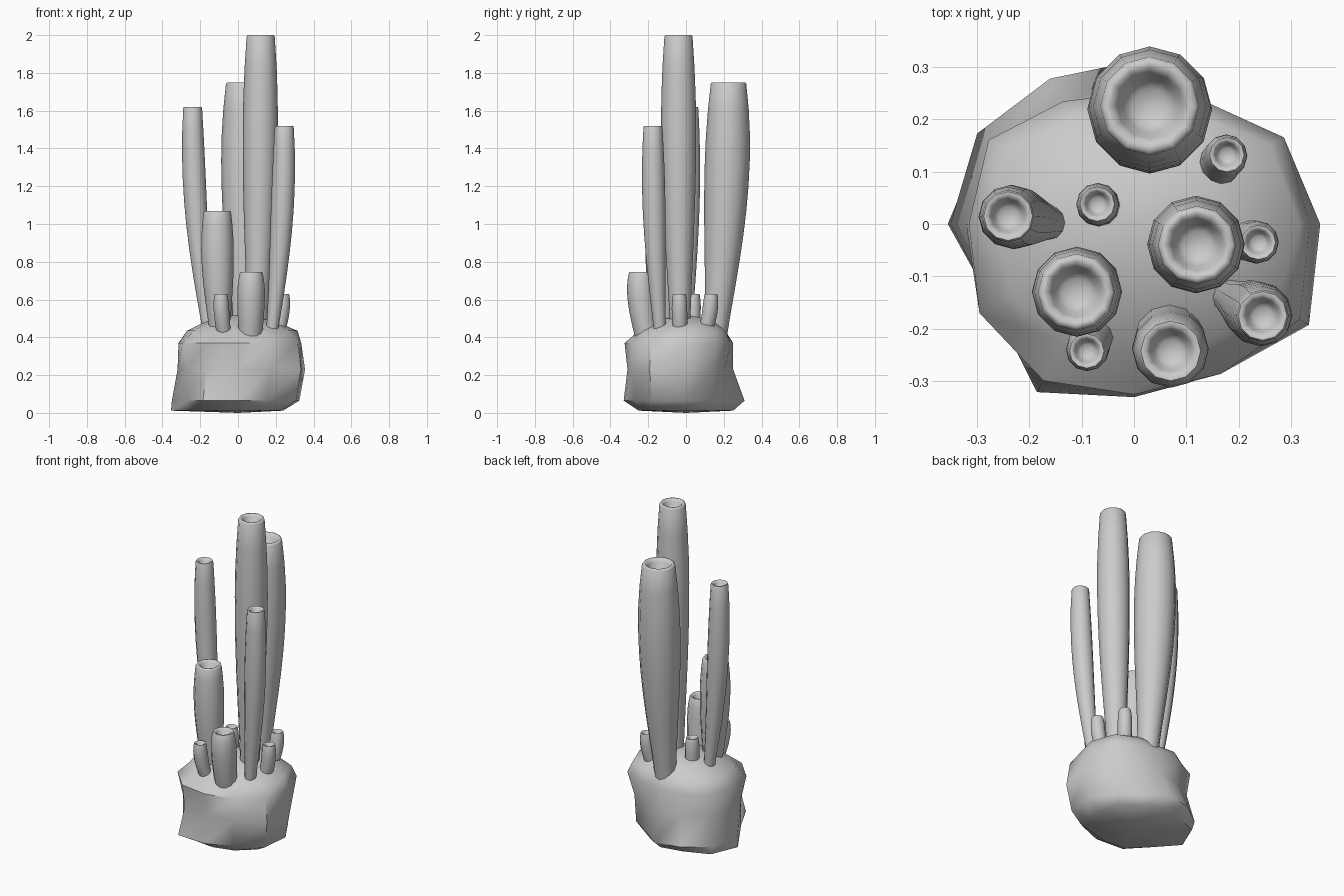
import bpy, bmesh, math
from mathutils import Vector

if "Cube" in bpy.data.objects:
    bpy.data.objects.remove(bpy.data.objects["Cube"])


def loft(name, rings, angle):
    """Skin a list of rings; single-point rings close the ends with fans."""
    bm = bmesh.new()
    rows = [[bm.verts.new(p) for p in ring] for ring in rings]
    for a, b in zip(rows, rows[1:]):
        n = max(len(a), len(b))
        for i in range(n):
            j = (i + 1) % n
            if len(a) == 1:
                bm.faces.new((a[0], b[j], b[i]))
            elif len(b) == 1:
                bm.faces.new((a[i], a[j], b[0]))
            else:
                bm.faces.new((a[i], a[j], b[j], b[i]))
    bmesh.ops.recalc_face_normals(bm, faces=bm.faces)
    mesh = bpy.data.meshes.new(name)
    bm.to_mesh(mesh)
    bm.free()
    ob = bpy.data.objects.new(name, mesh)
    bpy.context.collection.objects.link(ob)
    bpy.ops.object.select_all(action='DESELECT')
    bpy.context.view_layer.objects.active = ob
    ob.select_set(True)
    bpy.ops.object.shade_smooth_by_angle(angle=math.radians(angle))
    return ob


def ring(center, radii, z):
    n = len(radii)
    return [(center[0] + r * math.cos(math.tau * i / n),
             center[1] + r * math.sin(math.tau * i / n), z) for i, r in enumerate(radii)]


# Rock: uneven rings, one radius per 30 degrees
levels = [
    (0.012, [.24, .24, .22, .25, .26, .33, .355, .27, .27, .25, .25, .26]),
    (0.065, [.325, .28, .25, .31, .32, .345, .35, .31, .37, .33, .31, .355]),
    (0.23, [.355, .29, .24, .25, .26, .30, .32, .31, .33, .31, .33, .385]),
    (0.37, [.335, .33, .27, .25, .27, .32, .315, .34, .345, .325, .33, .365]),
    (0.435, [.315, .30, .24, .20, .24, .27, .27, .27, .26, .25, .26, .31]),
    (0.495, [.17, .16, .15, .13, .14, .15, .15, .15, .14, .14, .14, .16]),
]
rock = [[(0, 0, 0)]] + [ring((0, 0), r, z) for z, r in levels] + [[(0, 0, .52)]]
loft("rock", rock, 50)

# Tubes: base xy, top xy, top height, widest radius, base ratio, rim ratio
tubes = {
    "tube_tallest": ((.10, -.03), (.12, -.04), 2.0, .093, .55, .80),
    "tube_back": ((.03, .155), (.03, .225), 1.75, .119, .50, .79),
    "tube_left": ((-.15, .0), (-.24, .015), 1.62, .061, .48, .82),
    "tube_right": ((.175, -.135), (.245, -.175), 1.52, .061, .50, .82),
    "tube_middle": ((-.095, -.12), (-.11, -.13), 1.07, .086, .60, .85),
    "tube_front": ((.065, -.205), (.07, -.242), .745, .073, .85, .84),
    "bud_back": ((.145, .09), (.177, .132), .63, .041, .95, .86),
    "bud_centre": ((-.06, .03), (-.07, .038), .63, .041, .95, .86),
    "bud_right": ((.20, -.03), (.237, -.035), .63, .041, .90, .86),
    "bud_front": ((-.07, -.195), (-.09, -.242), .63, .041, .90, .86),
}
SIDES = 12
for name, (base, top, height, radius, foot, rim) in tubes.items():
    base, top, z0 = Vector(base), Vector(top), .39
    # Outer wall: swells towards three quarters of the height, then narrows
    rings = [[(base.x, base.y, z0)]]
    for k in range(11):
        t = k / 10
        if t < .7:
            f = foot + (1 - foot) * math.sin(t / .7 * math.pi / 2) ** 1.3
        else:
            f = 1 - (1 - rim) * ((t - .7) / .3) ** 2
        c = base.lerp(top, 1 - (1 - t) ** 2)
        z = z0 + (height - .008 - z0) * t
        rings.append(ring(c, [radius * f] * SIDES, z))
    # Rounded lip and hollow mouth
    for f, drop in ((.93, 0), (.80, 0), (.66, .15), (.54, .45), (.36, .60)):
        rings.append(ring(top, [radius * rim * f] * SIDES, height - drop * radius))
    rings.append([(top.x, top.y, height - .62 * radius)])
    loft(name, rings, 60)
